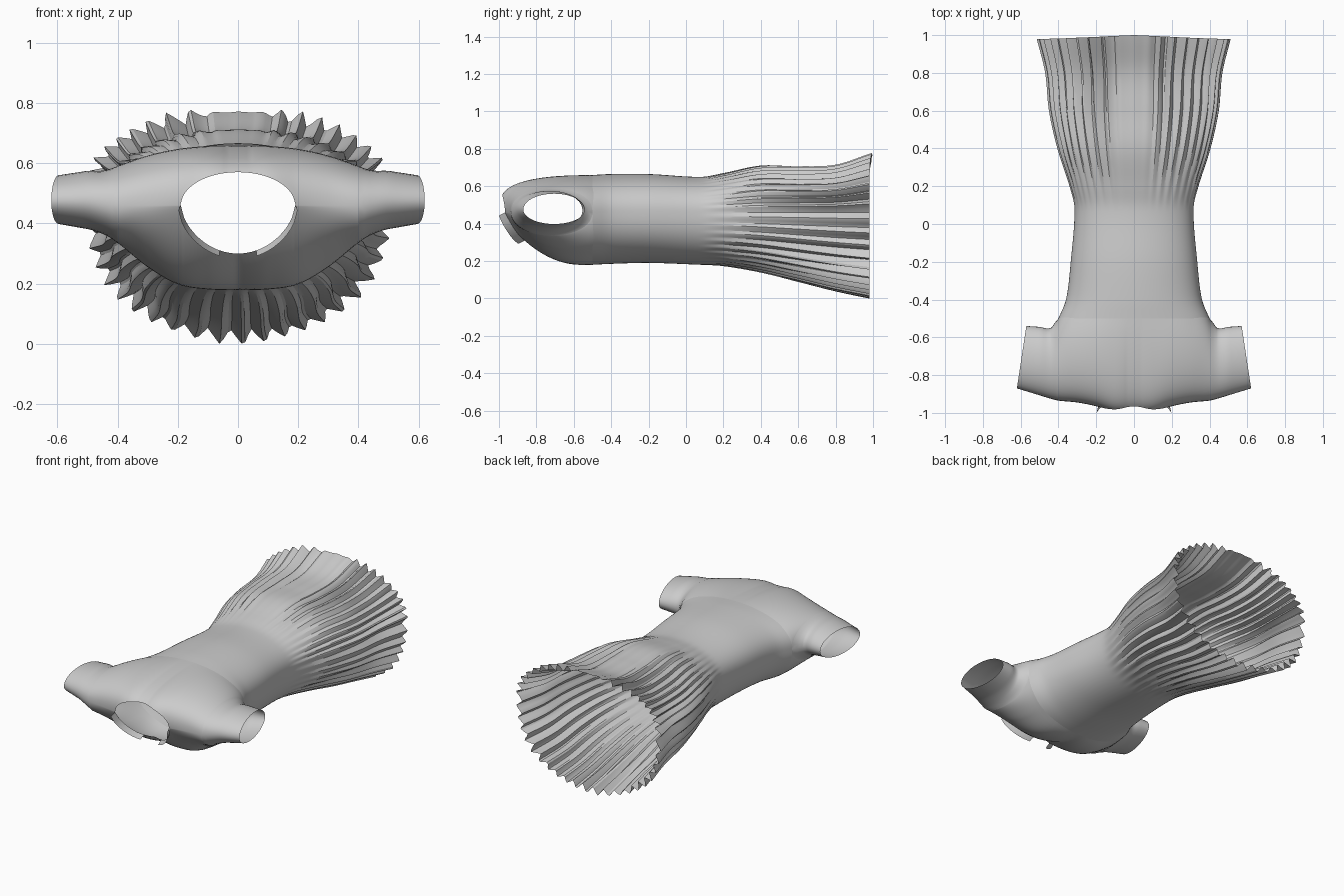
import bpy, bmesh, math

if "Cube" in bpy.data.objects:
    bpy.data.objects.remove(bpy.data.objects["Cube"])

N = 264          # points around the dress body
PLEATS = 42
ZM = 0.46        # height of the side seam


def interp(table, v):
    """Smooth (cubic Hermite) lookup in rows of (key, values...)."""
    v = min(max(v, table[0][0]), table[-1][0])
    i = max(k for k in range(len(table) - 1) if table[k][0] <= v)
    a, b = table[i], table[i + 1]
    h = b[0] - a[0]
    t = (v - a[0]) / h

    def slope(k, c):
        p, q = table[max(k - 1, 0)], table[min(k + 1, len(table) - 1)]
        return (q[c] - p[c]) / (q[0] - p[0])
    return [a[c] * (2*t**3 - 3*t**2 + 1) + b[c] * (3*t**2 - 2*t**3)
            + h * slope(i, c) * (t**3 - 2*t**2 + t) + h * slope(i + 1, c) * (t**3 - t**2)
            for c in range(1, len(a))]


def make_sheet(name, grids, closed=False, angle=25):
    """Skin grids of points into one smooth object."""
    bm = bmesh.new()
    for rows in grids:
        vs = [[bm.verts.new(p) for p in r] for r in rows]
        n = len(rows[0])
        for r, s in zip(vs, vs[1:]):
            for j in range(n if closed else n - 1):
                k = (j + 1) % n
                bm.faces.new((r[j], r[k], s[k], s[j]))
    bmesh.ops.remove_doubles(bm, verts=bm.verts, dist=0.0004)
    bmesh.ops.recalc_face_normals(bm, faces=bm.faces)
    me = bpy.data.meshes.new(name)
    bm.to_mesh(me)
    bm.free()
    ob = bpy.data.objects.new(name, me)
    bpy.context.collection.objects.link(ob)
    bpy.ops.object.select_all(action='DESELECT')
    ob.select_set(True)
    bpy.context.view_layer.objects.active = ob
    bpy.ops.object.shade_smooth_by_angle(angle=math.radians(angle))
    return ob


# Body: y, half width, top z, bottom z
BODY = [(-0.5, .40, .66, .18), (-0.4, .36, .665, .185), (-0.2, .335, .665, .19),
        (0.08, .315, .65, .18), (0.2, .34, .67, .175), (0.4, .40, .71, .145),
        (0.6, .44, .705, .10), (0.8, .455, .71, .055), (0.98, .495, .77, .022)]


def body_ring(y):
    w, zt, zb = interp(BODY, y)
    ramp = min(max((y - 0.08) / 0.9, 0), 1)
    ring = []
    for i in range(N):
        a = 2 * math.pi * i / N
        c, s = math.cos(a), math.sin(a)
        # folded zigzag pleats, fading out on the middle of the top side
        f = (a * PLEATS / (2 * math.pi) + 0.12 * math.sin(5 * a)) % 1
        tri = f / 0.62 if f < 0.62 else (1 - f) / 0.38
        fade = min(1, max(0.08, (abs(c) - 0.1) / 0.25)) if s > 0 else 1
        d = 0.046 * (tri - 0.5) * ramp ** 1.1 * fade * (1 + 0.25 * math.sin(7 * a))
        h = (zt - ZM) if s > 0 else (ZM - zb)
        power = 0.85 - (0.12 * ramp if s > 0 else 0)
        z = ZM + h * math.copysign(abs(s) ** power, s)
        yy = y + 0.02 * ramp ** 8 * max(0, s) * (1 - abs(c))
        ring.append((w * c + d * c, yy, max(0, z + d * s)))
    return ring


make_sheet("dress_body", [[body_ring(-0.5 + 1.48 * k / 60) for k in range(61)]], True, 22)

# Shoulders and sleeves: |x|, underarm y, shoulder y, top height, bottom height, roundness top/bottom
YOKE = [(0, -.5, -.995, .20, .28, .55, 1.9), (.1, -.5, -.995, .197, .279, .55, 1.9),
        (.2, -.5, -.965, .187, .262, .62, 1.75), (.3, -.5, -.945, .165, .205, .72, 1.3),
        (.4, -.5, -.935, .13, .125, .85, .95), (.44, -.55, -.925, .11, .105, .9, .95),
        (.52, -.545, -.90, .098, .092, 1, 1), (.62, -.54, -.87, .085, .077, 1, 1)]


def yoke_curve(x, side):
    ax = abs(x)
    yb, yf, ht, hb, pt, pb = interp(YOKE, ax)
    H, p = (ht, pt) if side > 0 else (hb, pb)
    full = .20 if side > 0 else .28
    start = full * max(0, 1 - (ax / .4) ** 2) ** .425
    H = max(H, start)
    a0 = math.pi - math.asin(min(1, (start / H) ** (1 / p)))
    ry = (yb - yf) / (1 - math.cos(a0))
    # neck opening trims the curve near the middle
    e = (.11 if side > 0 else .16) * max(0, 1 - (ax / .19) ** 2) ** (.5 if side > 0 else .62)
    a1 = math.asin(min(1, (e / H) ** (1 / p)))
    pts = []
    for k in range(21):
        a = a0 + (a1 - a0) * k / 20
        y = yf + ry * (1 - math.cos(a))
        z = ZM + 0.015 * min(1, max(0, ax - .4) / .1) + side * H * max(0, math.sin(a)) ** p
        slant = max(0, ax - .44) / .18 * 0.05 * (y + .87) / .33
        pts.append((math.copysign(ax - slant, x), y, z))
    return pts


xs = [.4 * math.cos(math.pi * i / (N // 2)) for i in range(N // 2 + 1)]
ext = [.4 + .22 * k / 12 for k in range(1, 13)]
xs = ext[::-1] + xs + [-e for e in ext]
make_sheet("shoulders_and_sleeves",
           [[yoke_curve(x, s) for x in xs] for s in (1, -1)], False, 40)

# Small turned-out collar flaps on the lower neck edge
for sgn, name in ((-1, "collar_flap_left"), (1, "collar_flap_right")):
    rows = []
    for k in range(13):
        x = sgn * (.06 + .13 * k / 12)
        ex, ey, ez = yoke_curve(x, -1)[-1]
        rows.append([(ex, ey, ez), (ex * 1.03, max(ey - .02, -.995), ez - .01),
                     (ex * 1.04, max(ey - .035, -1.0), ez - .018)])
    make_sheet(name, [rows])
